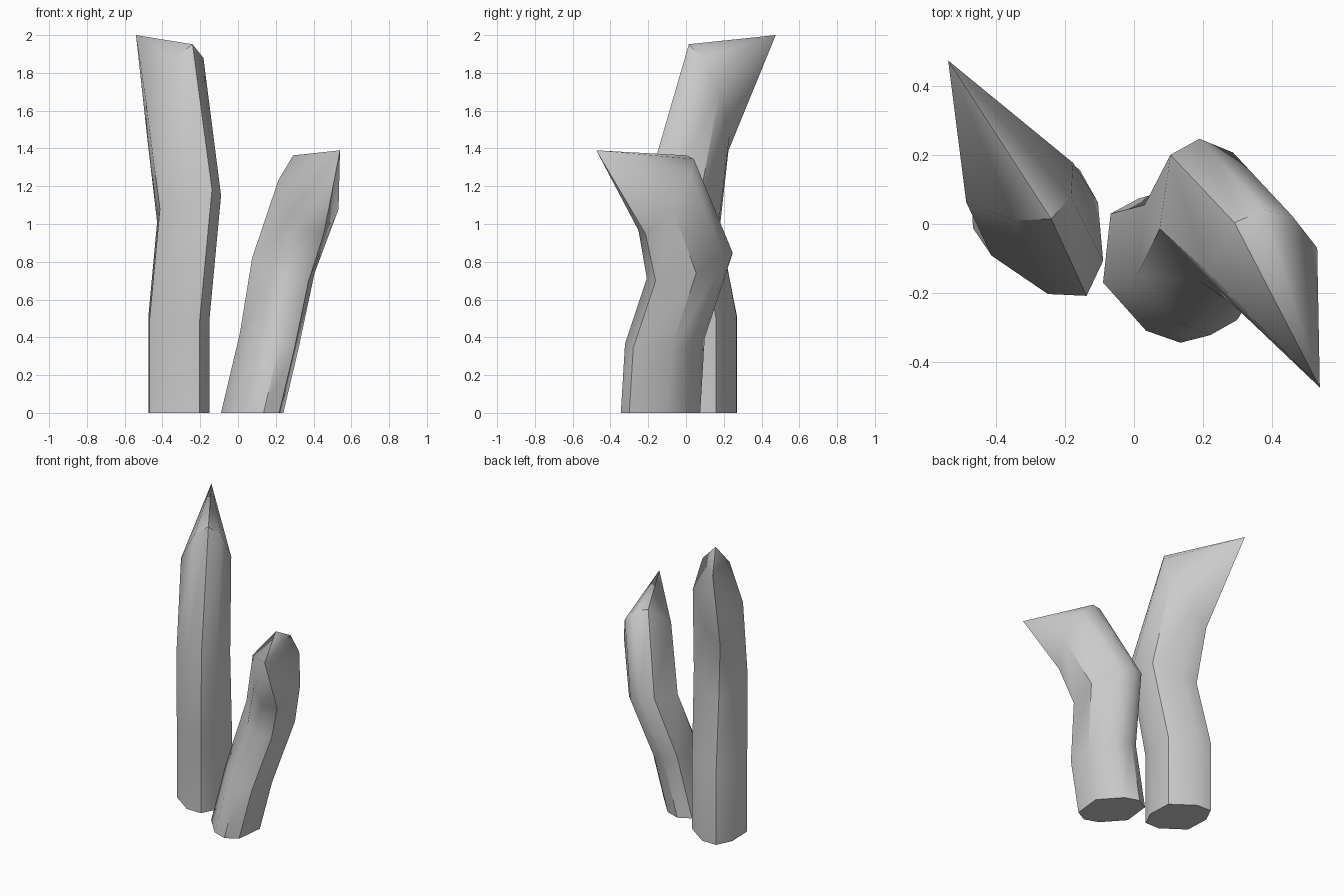
import bpy, bmesh, math
from mathutils import Vector

if "Cube" in bpy.data.objects:
    bpy.data.objects.remove(bpy.data.objects["Cube"])


def bent_prism(name, half_section, base, cuts, tip):
    """Eight-sided bent shaft with slanted joints, closed by a leaning point.
    cuts: (centre x, y, z, joint slope in x, in y, taper in x, in y)."""
    section = half_section + [(-x, -y) for x, y in half_section]
    bm = bmesh.new()
    centre = Vector((base[0], base[1], 0))
    ring = [bm.verts.new(centre + Vector((x, y, 0))) for x, y in section]
    bm.faces.new(ring[::-1])

    # slide each ring along its segment to the next joint plane, then taper it
    for cx, cy, cz, a, b, sx, sy in cuts:
        target = Vector((cx, cy, cz))
        step = target - centre
        normal = Vector((-a, -b, 1))
        new = []
        for v in ring:
            t = (target - v.co).dot(normal) / step.dot(normal)
            d = v.co + step * t - target
            dx, dy = d.x * sx, d.y * sy
            new.append(bm.verts.new(target + Vector((dx, dy, a * dx + b * dy))))
        for i in range(8):
            j = (i + 1) % 8
            bm.faces.new((ring[i], ring[j], new[j], new[i]))
        ring, centre = new, target

    # pointed end
    apex = bm.verts.new(tip)
    for i in range(8):
        bm.faces.new((ring[i], ring[(i + 1) % 8], apex))
    bmesh.ops.recalc_face_normals(bm, faces=bm.faces)

    mesh = bpy.data.meshes.new(name)
    bm.to_mesh(mesh)
    bm.free()
    obj = bpy.data.objects.new(name, mesh)
    bpy.context.collection.objects.link(obj)
    bpy.context.view_layer.objects.active = obj
    obj.select_set(True)
    bpy.ops.object.shade_smooth_by_angle(angle=math.radians(48))
    obj.select_set(False)
    return obj


# tall shaft, leaning back
bent_prism("tall_crystal",
           [(0.162, -0.09), (0.155, 0.085), (0.0, 0.195), (-0.11, 0.197)],
           (-0.313, 0.073),
           [(-0.313, 0.073, 0.5, 0.0, 0.05, 1, 1),
            (-0.259, -0.015, 1.08, 0.2, -0.4, 1, 0.9),
            (-0.332, 0.12, 1.67, 0.87, -1.93, 1, 0.76)],
           (-0.54, 0.475, 2.0))

# short shaft, leaning to the front right
bent_prism("short_crystal",
           [(0.06, -0.21), (0.143, -0.165), (0.165, 0.035), (0.04, 0.175)],
           (0.075, -0.135),
           [(0.165, -0.112, 0.38, -0.27, 0.0, 1, 1),
            (0.24, 0.02, 0.78, -0.29, 0.23, 1.06, 1),
            (0.373, -0.105, 1.155, -0.78, 1.33, 1.02, 0.84)],
           (0.54, -0.475, 1.39))
